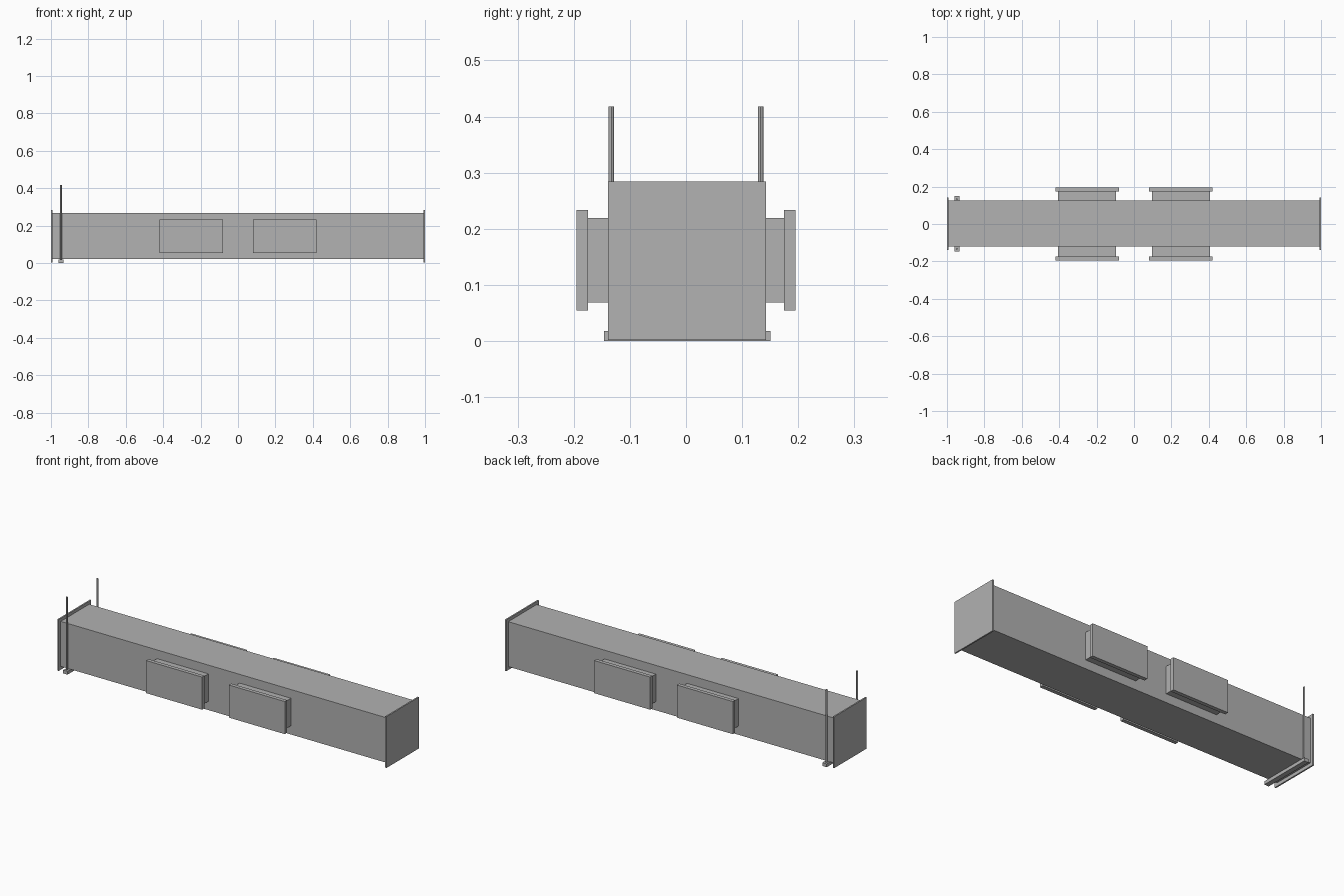
import bpy

cube = bpy.data.objects.get("Cube")
if cube:
    bpy.data.objects.remove(cube, do_unlink=True)

# Single sheet metal colour
metal = bpy.data.materials.new("grey_metal")
metal.use_nodes = True
grey = (0.445, 0.445, 0.445, 1)
metal.diffuse_color = grey
metal.node_tree.nodes["Principled BSDF"].inputs["Base Color"].default_value = grey


def finish(name):
    obj = bpy.context.object
    obj.name = name
    obj.data.materials.append(metal)
    return obj


def box(name, center, size):
    bpy.ops.mesh.primitive_cube_add(size=1, location=center)
    bpy.context.object.scale = size
    bpy.ops.object.transform_apply(location=False, rotation=False, scale=True)
    return finish(name)


MID_Y, MID_Z = 0.002, 0.144
HANGER_X = -0.947

# Main duct and its end flanges
box("duct_body", (0, MID_Y, MID_Z), (1.985, 0.247, 0.247))
for side, label in ((-1, "right"), (1, "left")):
    box(f"{label}_end_flange", (side * 0.996, MID_Y, 0.143), (0.008, 0.282, 0.282))

# Side outlets: a neck with a wider grille plate
for face, end in ((-1, "front"), (1, "back")):
    for side, label in ((-1, "right"), (1, "left")):
        x = side * 0.251
        box(f"{end}_{label}_outlet_neck", (x, face * 0.147, MID_Z), (0.312, 0.056, 0.151))
        box(f"{end}_{label}_outlet_plate", (x, face * 0.185, MID_Z), (0.34, 0.021, 0.179))

# Hanger: cross bar below the duct and two threaded rods
box("hanger_bar", (HANGER_X, MID_Y, 0.009), (0.027, 0.297, 0.018))
for face, end in ((-1, "front"), (1, "back")):
    bpy.ops.mesh.primitive_cylinder_add(
        vertices=12, radius=0.0048, depth=0.418,
        location=(HANGER_X, face * 0.133, 0.209))
    finish(f"{end}_hanger_rod")
    bpy.ops.object.shade_smooth_by_angle()
